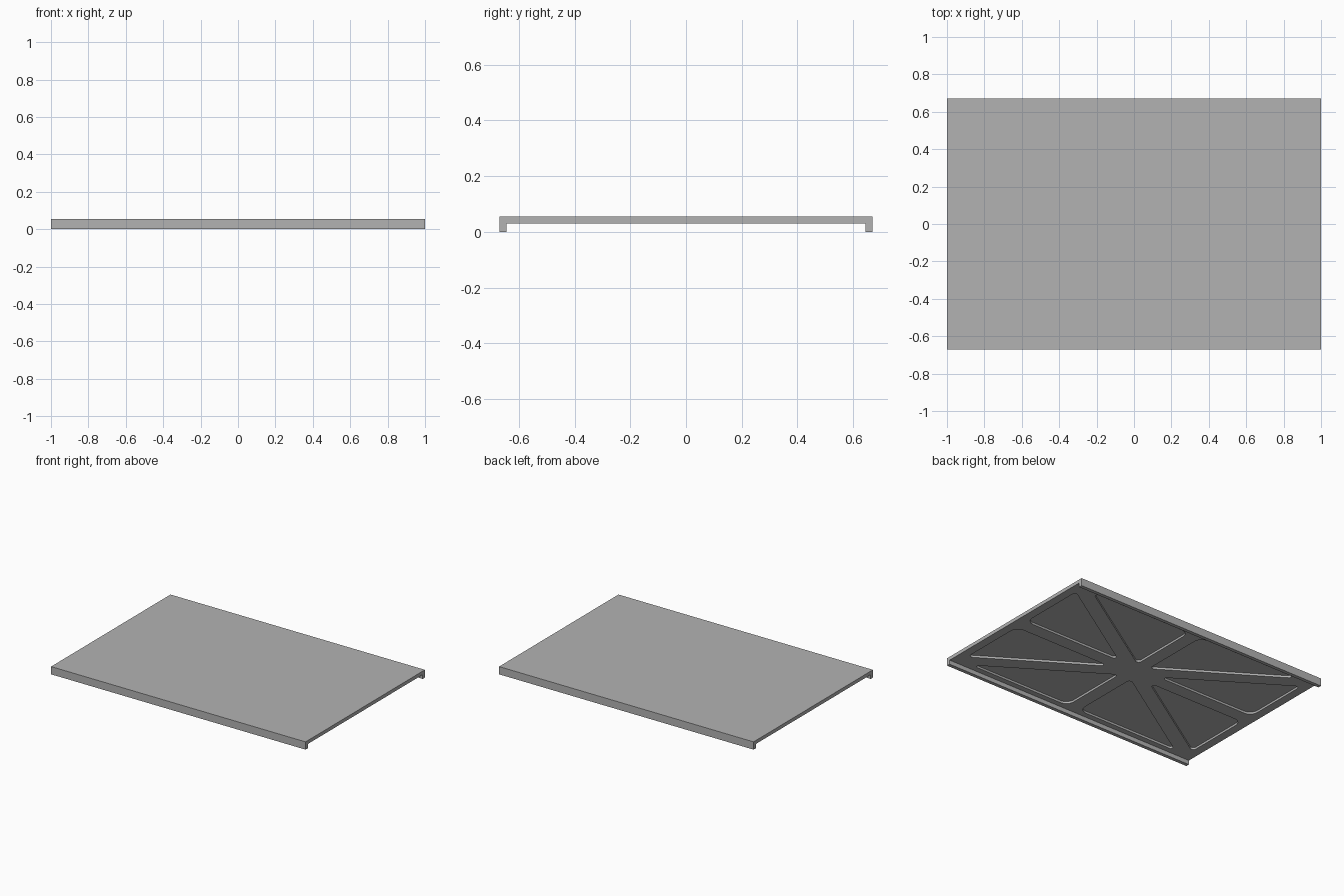
import bpy
import bmesh
from math import radians, tan
from mathutils import Vector
from mathutils.geometry import tessellate_polygon

HALF_X, HALF_Y, TOP = 1.0, 0.67, 0.055
PLATE_BOTTOM, FLANGE = 0.03, 0.025
POCKET_DEPTH = 0.015
RIM_X, RIM_Y = 0.94, 0.605      # outer limits of the pockets
RIB = 0.048                     # half width of the straight ribs
SLOPE, OFFSET = 0.64, 0.06      # diagonal rib edges: y = SLOPE * x +- OFFSET

cube = bpy.data.objects.get("Cube")
if cube:
    bpy.data.objects.remove(cube)

grey = bpy.data.materials.new("plain_grey")
grey.use_nodes = True
colour = (0.45, 0.45, 0.45, 1)
grey.diffuse_color = colour
grey.node_tree.nodes["Principled BSDF"].inputs["Base Color"].default_value = colour


def rounded(corners, steps=8):
    """Round each (x, y, radius) corner of an outline with an arc."""
    result = []
    for i, (x, y, r) in enumerate(corners):
        p = Vector((x, y))
        a = (Vector(corners[i - 1][:2]) - p).normalized()
        b = (Vector(corners[(i + 1) % len(corners)][:2]) - p).normalized()
        reach = r / tan(a.angle(b) / 2)
        centre = p + (a + b).normalized() * (reach ** 2 + r ** 2) ** 0.5
        start = (p + a * reach - centre).to_3d().normalized()
        end = (p + b * reach - centre).to_3d().normalized()
        for s in range(steps + 1):
            result.append(centre + start.slerp(end, s / steps).to_2d() * r)
    return result


def ring(bm, points):
    return [bm.verts.new(p) for p in points]


def bridge(bm, first, second, skip=None):
    """Join two matching rings with quads, leaving out one side if asked."""
    for i in range(len(first)):
        if i != skip:
            j = (i + 1) % len(first)
            bm.faces.new((first[i], first[j], second[j], second[i]))


# Plate with a folded flange along the front and back, underside left open
inner = HALF_Y - FLANGE
profile = [(-HALF_Y, 0), (-inner, 0), (-inner, PLATE_BOTTOM), (inner, PLATE_BOTTOM),
           (inner, 0), (HALF_Y, 0), (HALF_Y, TOP), (-HALF_Y, TOP)]
bm = bmesh.new()
right_end = ring(bm, [(-HALF_X, y, z) for y, z in profile])
left_end = ring(bm, [(HALF_X, y, z) for y, z in profile])
bm.faces.new(right_end)
bm.faces.new(left_end)
bridge(bm, right_end, left_end, skip=2)

# Underside pockets, two per quadrant, which leave the star of ribs
side_pocket = rounded([((RIB + OFFSET) / SLOPE, RIB, 0.015),
                       (RIM_X, RIB, 0.06),
                       (RIM_X, SLOPE * RIM_X - OFFSET, 0.02)])
end_pocket = rounded([(RIB, SLOPE * RIB + OFFSET, 0.02),
                      ((RIM_Y - OFFSET) / SLOPE, RIM_Y, 0.015),
                      (RIB, RIM_Y, 0.06)])
loops = [[right_end[2], right_end[3], left_end[3], left_end[2]]]
for sx in (-1, 1):
    for sy in (-1, 1):
        for outline in (side_pocket, end_pocket):
            mouth = ring(bm, [(sx * p.x, sy * p.y, PLATE_BOTTOM) for p in outline])
            floor = ring(bm, [v.co + Vector((0, 0, POCKET_DEPTH)) for v in mouth])
            bridge(bm, mouth, floor)
            bm.faces.new(floor)
            loops.append(mouth)

# Underside surface around the pocket mouths
verts = [v for loop in loops for v in loop]
for triangle in tessellate_polygon([[v.co for v in loop] for loop in loops]):
    bm.faces.new([verts[i] for i in triangle])

bm.normal_update()
bmesh.ops.recalc_face_normals(bm, faces=bm.faces)
mesh = bpy.data.meshes.new("ribbed_panel")
bm.to_mesh(mesh)
bm.free()
mesh.materials.append(grey)
panel = bpy.data.objects.new("ribbed_panel", mesh)
bpy.context.collection.objects.link(panel)

bpy.ops.object.select_all(action="DESELECT")
panel.select_set(True)
bpy.context.view_layer.objects.active = panel
bpy.ops.object.shade_smooth_by_angle(angle=radians(30))
